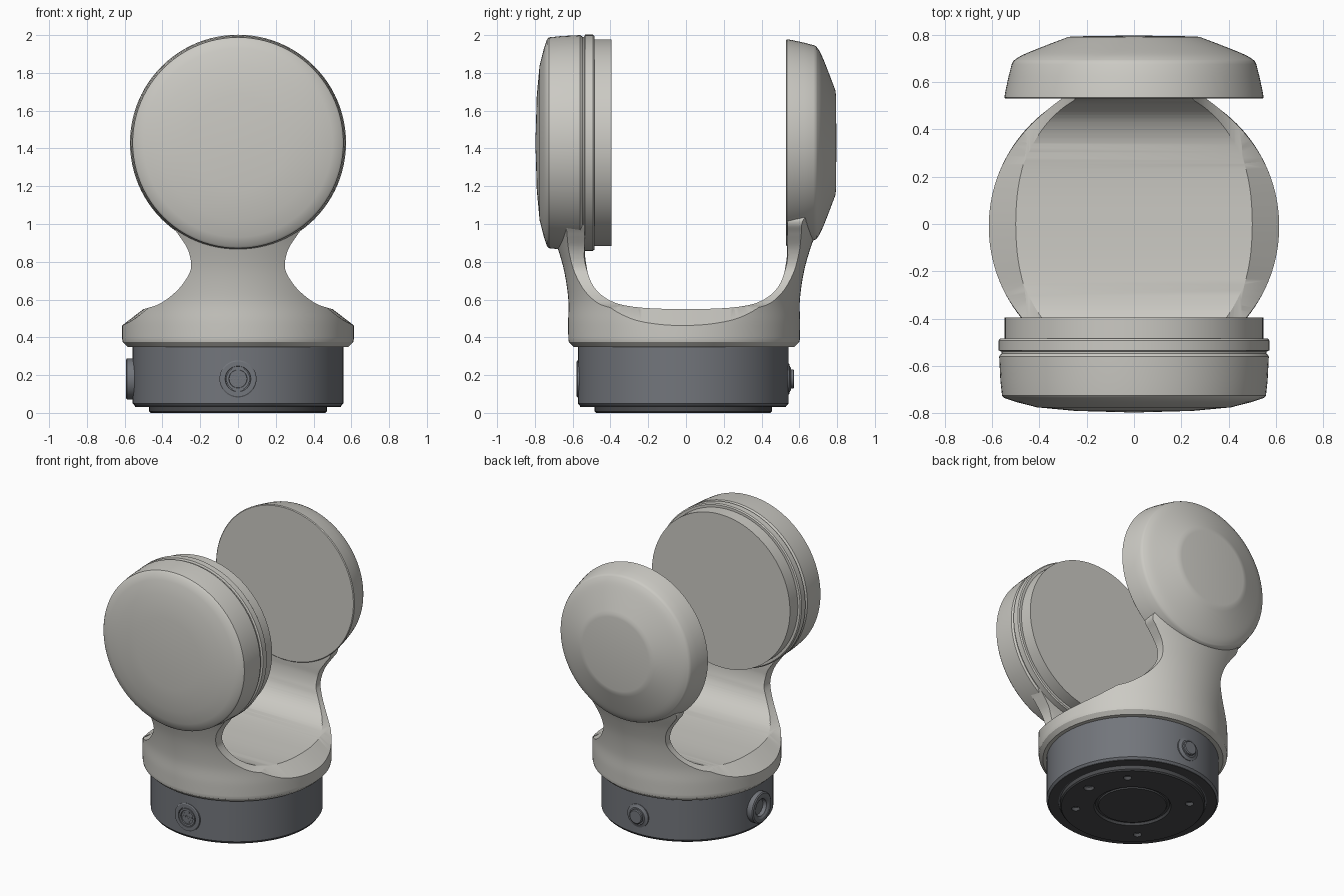
import bpy, bmesh, math
from mathutils import Matrix, Vector

if "Cube" in bpy.data.objects:
    bpy.data.objects.remove(bpy.data.objects["Cube"])


def material(name, c):
    m = bpy.data.materials.new(name)
    m.diffuse_color = (*c, 1)
    m.use_nodes = True
    m.node_tree.nodes["Principled BSDF"].inputs["Base Color"].default_value = m.diffuse_color
    return m


SHELL = material("shell", (0.60, 0.59, 0.55))
STEEL = material("base_grey", (0.17, 0.18, 0.20))
DARK = material("underside_grey", (0.07, 0.072, 0.077))


def finish(bm, name, mat, angle=30):
    bmesh.ops.remove_doubles(bm, verts=bm.verts, dist=1e-5)
    bmesh.ops.recalc_face_normals(bm, faces=bm.faces)
    me = bpy.data.meshes.new(name)
    bm.to_mesh(me)
    bm.free()
    ob = bpy.data.objects.new(name, me)
    bpy.context.collection.objects.link(ob)
    if mat:
        me.materials.append(mat)
    shade(ob, angle)
    return ob


def shade(ob, angle=30):
    bpy.ops.object.select_all(action='DESELECT')
    bpy.context.view_layer.objects.active = ob
    ob.select_set(True)
    bpy.ops.object.shade_smooth_by_angle(angle=math.radians(angle))


AXES = {'Z': Matrix(), '-Y': Matrix.Rotation(math.pi / 2, 4, 'X'),
        'Y': Matrix.Rotation(-math.pi / 2, 4, 'X'),
        '-X': Matrix.Rotation(-math.pi / 2, 4, 'Y')}


def lathe(name, prof, loc=(0, 0, 0), axis='Z', mat=None, seg=96, angle=30):
    """Spin (radius, height) points around an axis."""
    bm = bmesh.new()
    vs = [bm.verts.new((r, 0, h)) for r, h in prof]
    es = [bm.edges.new(p) for p in zip(vs, vs[1:])]
    bmesh.ops.spin(bm, geom=vs + es, cent=(0, 0, 0), axis=(0, 0, 1),
                   angle=2 * math.pi, steps=seg, use_duplicate=False)
    bm.transform(Matrix.Translation(loc) @ AXES[axis])
    return finish(bm, name, mat, angle)


def loft(name, sections):
    """Solid through closed loops with equal point counts."""
    bm = bmesh.new()
    rows = [[bm.verts.new(p) for p in s] for s in sections]
    for a, b in zip(rows, rows[1:]):
        for i in range(len(a)):
            j = (i + 1) % len(a)
            bm.faces.new((a[i], a[j], b[j], b[i]))
    bm.faces.new(rows[0])
    bm.faces.new(rows[-1])
    return finish(bm, name, None)


def smooth(pts, n=6):
    """Catmull-Rom curve through points of any dimension."""
    p = [Vector(q) for q in pts]
    p = [p[0]] + p + [p[-1]]
    out = []
    for a, b, c, d in zip(p, p[1:], p[2:], p[3:]):
        for k in range(n):
            t = k / n
            out.append((b * 2 + (c - a) * t + (a * 2 - b * 5 + c * 4 - d) * t * t
                        + (b * 3 - a - c * 3 + d) * t ** 3) / 2)
    return out + [p[-1]]


def cut(ob, tool, op='DIFFERENCE'):
    tool.hide_render = True
    m = ob.modifiers.new("cut", 'BOOLEAN')
    m.operation, m.object, m.solver = op, tool, 'EXACT'
    bpy.ops.object.select_all(action='DESELECT')
    bpy.context.view_layer.objects.active = ob
    ob.select_set(True)
    # keep the boolean ahead of the smoothing modifier, if there is one
    bpy.ops.object.modifier_move_to_index(modifier=m.name, index=0)
    bpy.ops.object.modifier_apply(modifier=m.name)
    bpy.data.objects.remove(tool)


# Yoke: flared body of revolution, trimmed to the waisted front outline
body = smooth([(.613, .39), (.614, .48), (.613, .6), (.635, .75), (.672, .88), (.71, .98), (.74, 1.06)])
yoke = lathe("yoke", [(0, .35), (.585, .35), (.61, .375)] + [tuple(v) for v in body] + [(0, 1.06)],
             (0, -.01, 0), mat=SHELL, seg=128)
waist = [Vector((.63, .3)), Vector((.63, .455))] + smooth(
    [(.5, .55), (.41, .58), (.32, .65), (.262, .73), (.248, .79), (.268, .87),
     (.32, .95), (.355, 1.0), (.35, 1.04), (.30, 1.1)])
outline = waist + [Vector((-v.x, v.y)) for v in reversed(waist)]
cut(yoke, loft("outline", [[(v.x, y, v.y) for v in outline] for y in (-1, 1)]), 'INTERSECT')

# U-shaped gap with a bevelled mouth: (y, z, inner half width, mouth drop)
half = [(0, .55, .50, .088), (.15, .552, .49, .088), (.28, .562, .46, .085), (.38, .585, .42, .07),
        (.46, .635, .36, .05), (.51, .71, .28, .035), (.533, .82, .22, .02), (.536, .93, .30, .0), (.536, 1.3, .5, 0)]
u = smooth([(-y, *q) for y, *q in half[:0:-1]] + half, 5)


def gap(side, outer):
    pts = []
    for i, q in enumerate(u):
        t = (u[min(i + 1, len(u) - 1)] - u[max(i - 1, 0)]).xy.normalized()
        d = max(q[3], 0) if outer else 0
        x = (q[2], q[2] + .115, .95)[outer]
        pts.append((side * x, q[0] + t.y * d, q[1] - t.x * d))
    return pts


cut(yoke, loft("gap", [gap(s, o) for s, o in ((-1, 2), (-1, 1), (-1, 0), (1, 0), (1, 1), (1, 2))]))
shade(yoke, 28)

# Front head: domed cap, seam ring and inner disc
lathe("front_head", [(0, .797), (.25, .79), (.41, .775), (.50, .752), (.548, .736), (.558, .725), (.565, .66),
                     (.57, .56), (.565, .552), (.56, .548), (.56, .54), (.572, .534), (.572, .492),
                     (.565, .484), (0, .484)], (0, 0, 1.43), '-Y', SHELL)
lathe("front_inner_disc", [(0, .50), (.547, .50), (.547, .395), (0, .395)], (0, 0, 1.43), '-Y', SHELL)

# Back head: flat inside, tapered dome outside
dome = smooth([(.51, .69), (.47, .715), (.38, .752), (.28, .79)], 4)
lathe("back_head", [(0, .53), (.543, .53), (.548, .535), (.544, .56), (.53, .625), (.517, .675)]
      + [tuple(v) for v in dome] + [(.26, .793), (0, .797)], (0, 0, 1.43), 'Y', SHELL)

# Base drum and bottom plate
C = (0, -.015, 0)
lathe("base_drum", [(0, .37), (.558, .37), (.558, .05), (.545, .036), (0, .036)], C, mat=STEEL)
plate = lathe("bottom_plate", [(0, .06), (.47, .06), (.47, .008), (.462, 0), (.25, 0), (.24, .015),
                               (.225, .015), (.22, .006), (0, .006)], C, mat=DARK)
lathe("bottom_rim", [(.545, .036), (.545, .032), (.48, .032), (.48, .036)], C, mat=DARK)
for a, r in ((45, .027), (135, .027), (225, .027), (315, .027), (0, .034)):
    x, y = .37 * math.cos(math.radians(a)), .37 * math.sin(math.radians(a))
    cut(plate, lathe("hole", [(0, -.02), (r, -.02), (r, .03), (0, .03)], (x, y - .015, 0), seg=24))
    lathe("hole_floor", [(0, .03), (r, .03), (r, .025), (0, .025)], (x, y - .015, 0), mat=STEEL, seg=24)
shade(plate)

# Front socket with a ring of pins
Z = .18
lathe("front_socket", [(0, .52), (.098, .52), (.098, .575), (.092, .579), (.068, .579), (.066, .568), (.062, .568),
                       (.062, .58), (.048, .58), (.046, .567), (0, .567)], (0, 0, Z), '-Y', STEEL, 48)
for n, R in ((1, 0), (6, .017), (10, .034)):
    for k in range(n):
        a = 2 * math.pi * k / n
        lathe("socket_pin", [(.005, .56), (.005, .574), (0, .575)],
              (R * math.cos(a), 0, Z + R * math.sin(a)), '-Y', STEEL, 10)

# Left ring port and back plug
lathe("left_port", [(0, .5), (.108, .5), (.108, .588), (.1, .594), (.075, .594), (.06, .585), (.055, .56), (0, .56)],
      (0, -.015, Z), '-X', STEEL, 48)
lathe("back_plug", [(0, .5), (.082, .5), (.082, .546), (.066, .55), (.062, .553), (.060, .556), (.05, .556), (.05, .568),
                    (.044, .573), (0, .573)], (0, 0, Z), 'Y', STEEL, 48)
